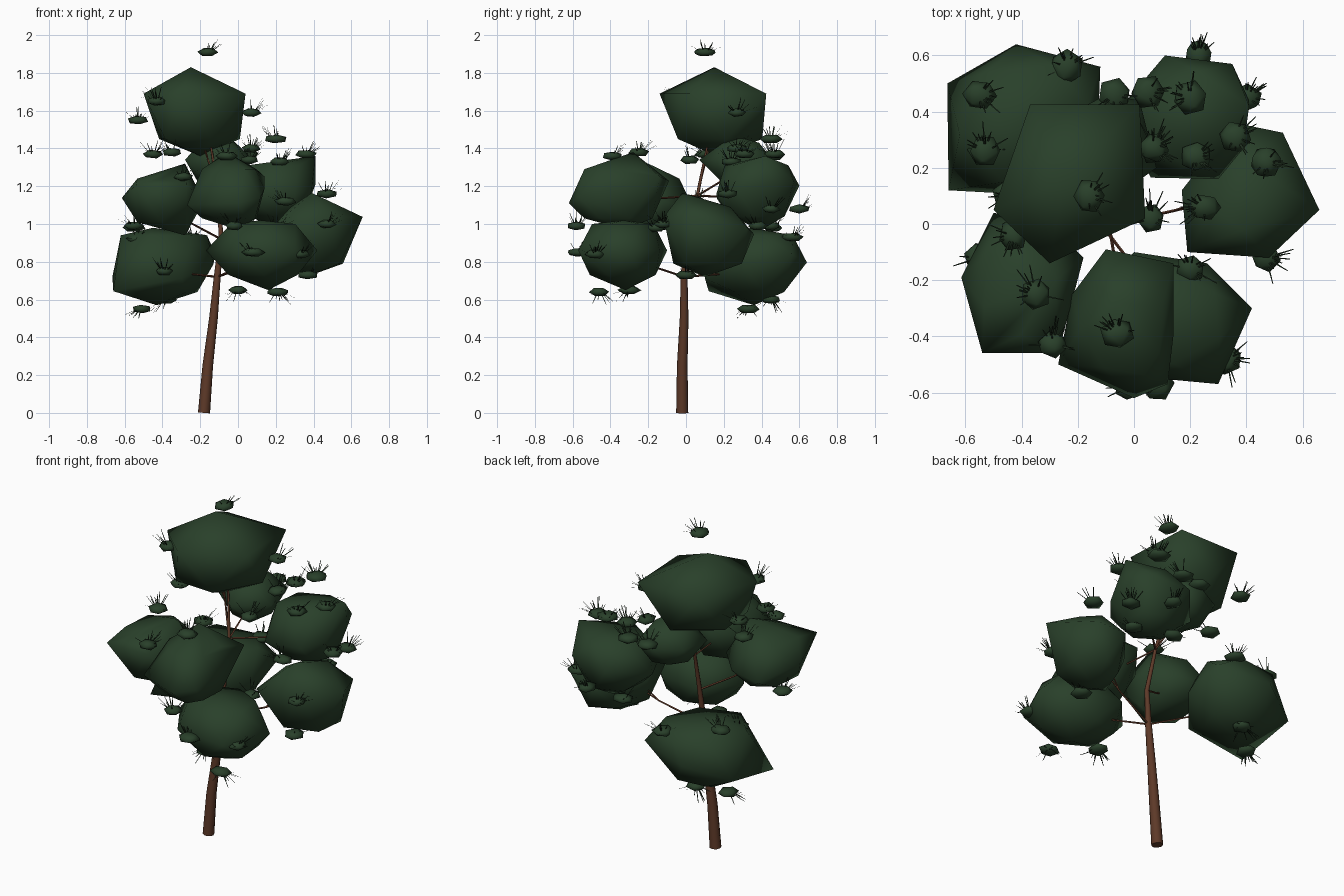
import bpy
import bmesh
import random
from math import radians, cos, sin, tau
from mathutils import Vector, Euler

random.seed(7)

default_cube = bpy.data.objects.get("Cube")
if default_cube:
    bpy.data.objects.remove(default_cube, do_unlink=True)


def make_material(name, colour):
    material = bpy.data.materials.new(name)
    material.use_nodes = True
    material.diffuse_color = (*colour, 1)
    shader = material.node_tree.nodes["Principled BSDF"]
    shader.inputs["Base Color"].default_value = (*colour, 1)
    shader.inputs["Roughness"].default_value = 0.9
    return material


leaf_green = make_material("leaf green", (0.022, 0.051, 0.023))
needle_green = make_material("dark needle green", (0.012, 0.025, 0.012))
bark_brown = make_material("bark brown", (0.11, 0.041, 0.021))


def finish(bm, name, *materials):
    """Turn a bmesh into a linked, named object."""
    mesh = bpy.data.meshes.new(name)
    bm.to_mesh(mesh)
    bm.free()
    for material in materials:
        mesh.materials.append(material)
    part = bpy.data.objects.new(name, mesh)
    bpy.context.collection.objects.link(part)


def add_tube(name, points, radii, sides=2):
    """Make a tapered limb through the points."""
    curve = bpy.data.curves.new(name, "CURVE")
    curve.dimensions = "3D"
    curve.bevel_depth = 1
    curve.bevel_resolution = sides
    curve.use_fill_caps = True
    spline = curve.splines.new("POLY")
    spline.points.add(len(points) - 1)
    for target, point, radius in zip(spline.points, points, radii):
        target.co = (*point, 1)
        target.radius = radius
    curve.materials.append(bark_brown)
    limb = bpy.data.objects.new(name, curve)
    bpy.context.collection.objects.link(limb)
    bpy.ops.object.select_all(action="DESELECT")
    bpy.context.view_layer.objects.active = limb
    limb.select_set(True)
    bpy.ops.object.convert(target="MESH")
    bpy.ops.object.shade_smooth_by_angle(angle=radians(50))


# Trunk: leaning, tapered, running up into the crown
trunk = [Vector(p) for p in (
    (-0.18, -0.02, 0), (-0.16, -0.02, 0.25), (-0.13, -0.01, 0.5),
    (-0.11, -0.01, 0.72), (-0.09, 0, 0.92), (-0.1, 0.06, 1.15), (-0.15, 0.12, 1.45))]
add_tube("trunk", trunk, (0.032, 0.028, 0.023, 0.018, 0.013, 0.009, 0.005))


def add_branch(name, centre):
    """Run a thin branch with one fork from the trunk into a mass."""
    start = min(trunk[3:6], key=lambda p: abs(p.z - centre.z + 0.12))
    middle = start.lerp(centre, 0.5) - Vector((0, 0, 0.02))
    add_tube(name, (start, middle, centre), (0.006, 0.005, 0.003), 0)
    fork = centre + Vector((random.uniform(-0.1, 0.1), random.uniform(-0.1, 0.1), 0.03))
    add_tube(name + "_fork", (middle, fork), (0.004, 0.002), 0)


def add_mass(name, outline, heights, scales, peak, foot, slope=(0, 0)):
    """Hull a sloped rim, a ring above and below it, a peak and a foot."""
    low, rim, high = heights
    rim_points = [Vector(p) for p in outline]
    middle = sum(rim_points, Vector((0, 0))) / len(rim_points)
    bm = bmesh.new()
    for tip in (peak, foot):
        bm.verts.new(tip)
    for point, following in zip(rim_points, rim_points[1:] + rim_points[:1]):
        offset = point - middle
        bm.verts.new((*point, rim + offset.dot(Vector(slope))))
        for scale, z in zip(scales, (low, high)):
            ring_point = middle.lerp((point + following) / 2, scale)
            bm.verts.new((*ring_point, z))
    hull = bmesh.ops.convex_hull(bm, input=bm.verts)
    inner = [item for item in hull["geom_interior"] if isinstance(item, bmesh.types.BMVert)]
    bmesh.ops.delete(bm, geom=inner, context="VERTS")
    bmesh.ops.recalc_face_normals(bm, faces=bm.faces)
    for face in bm.faces:
        face.smooth = True
    finish(bm, name + "_foliage", leaf_green)
    add_branch(name + "_branch", Vector((*middle, (low + high) / 2)))


# Foliage masses: outline, (low, rim, high), (lower, upper) ring scale, peak, foot, slope
add_mass("crown", ((-0.37, 0.425), (0.02, 0.425), (0.04, 0.02), (-0.3, -0.14), (-0.5, 0.05)),
         (1.45, 1.69, 1.72), (0.92, 0.5), (-0.25, 0.15, 1.83), (-0.2, 0.16, 1.36))
add_mass("lower_back", ((-0.665, 0.5), (-0.42, 0.64), (-0.12, 0.56), (-0.13, 0.3),
                        (-0.3, 0.1), (-0.66, 0.12)),
         (0.64, 0.75, 0.94), (0.65, 0.85), (-0.45, 0.35, 0.98), (-0.43, 0.36, 0.57),
         (0.2, 0.2))
add_mass("upper_back", ((0.11, 0.6), (0.35, 0.57), (0.41, 0.44), (0.39, 0.27),
                        (0.3, 0.16), (0.06, 0.165), (-0.06, 0.4)),
         (1.04, 1.18, 1.31), (0.7, 0.8), (0.41, 0.42, 1.36), (0.2, 0.4, 0.97),
         (0.1, 0.15))
add_mass("left", ((0.53, 0.325), (0.66, 0.05), (0.48, -0.12), (0.19, -0.1),
                  (0.17, 0.12), (0.36, 0.36)),
         (0.79, 0.99, 1.09), (0.8, 0.55), (0.39, -0.02, 1.165), (0.36, 0.1, 0.72),
         (0.15, -0.15))
add_mass("right", ((-0.615, -0.19), (-0.54, -0.46), (-0.27, -0.46), (-0.18, -0.12),
                   (-0.3, 0), (-0.5, 0.04)),
         (1.01, 1.14, 1.24), (0.75, 0.75), (-0.28, -0.2, 1.32), (-0.28, -0.23, 0.94),
         (0, -0.25))
add_mass("front", ((-0.27, -0.5), (0, -0.62), (0.12, -0.57), (0.14, -0.4),
                   (0.14, -0.14), (-0.1, -0.09), (-0.22, -0.25)),
         (1.03, 1.17, 1.29), (0.75, 0.75), (-0.06, -0.28, 1.38), (0, -0.32, 0.97),
         (0.15, 0.25))
add_mass("lower_front", ((0.42, -0.3), (0.3, -0.57), (-0.02, -0.54), (-0.17, -0.3),
                         (0, -0.1), (0.26, -0.14)),
         (0.73, 0.86, 1), (0.8, 0.75), (0.12, -0.33, 1.02), (0.16, -0.32, 0.65))
add_mass("inner", ((-0.28, 0.2), (-0.1, 0.07), (0.08, 0.2), (0.02, 0.44),
                   (-0.1, 0.46), (-0.25, 0.38)),
         (1.23, 1.34, 1.43), (0.7, 0.6), (-0.08, 0.25, 1.47), (-0.1, 0.25, 1.17))


def add_needles(bm, centre, count):
    """Add a fan of thin blades, upward except under the lowest foliage."""
    heading = random.uniform(0, tau)
    lift = 1 if centre.z > 0.66 else -0.7
    for _ in range(count):
        angle = heading + random.gauss(0, 0.9)
        out = Vector((cos(angle), sin(angle), lift * random.uniform(0.3, 1.8))).normalized()
        side = out.cross(Vector((0, 0, 1))).normalized() * 0.003
        root = centre + Vector((out.x * 0.04, out.y * 0.04, out.z * 0.015))
        tip = root + out * random.uniform(0.03, 0.08)
        corners = (root - side, root + side, tip + side / 2, tip - side / 2)
        blade = bm.faces.new([bm.verts.new(corner) for corner in corners])
        blade.material_index = 1


# Small tufts scattered over and around the masses
tufts = (
    (-0.16, 0.1, 1.91), (-0.43, -0.04, 1.65), (-0.53, 0.26, 1.55), (0.07, 0.27, 1.59),
    (0.2, 0.45, 1.45), (0.36, 0.31, 1.37), (-0.45, 0.1, 1.37), (-0.35, -0.25, 1.38),
    (-0.06, -0.39, 1.36), (-0.29, -0.43, 1.25), (0.47, 0.22, 1.16), (0.23, 0.6, 1.08),
    (0.47, -0.12, 1), (-0.55, 0.46, 0.98), (-0.53, 0.26, 0.92), (-0.24, 0.56, 0.93),
    (-0.39, 0.12, 0.75), (0.08, -0.57, 0.85), (0, -0.3, 0.65), (0.21, -0.46, 0.64),
    (-0.51, 0.33, 0.55), (-0.38, 0.45, 0.6), (0.37, 0, 0.73), (-0.02, -0.58, 0.99),
    (0.2, -0.16, 0.98), (0.33, -0.48, 0.84), (0.25, 0.06, 1.12), (0.06, 0.02, 1.34),
    (0.05, 0.47, 1.37), (0.07, 0.27, 1.4), (-0.55, -0.12, 0.99), (0.4, 0.45, 1.08),
    (0.1, 0.45, 0.99), (0.32, 0.38, 0.99), (-0.07, 0.46, 1.36), (0.22, 0.24, 1.33))
for number, place in enumerate(tufts, 1):
    bm = bmesh.new()
    lump = bmesh.ops.create_icosphere(bm, subdivisions=1, radius=1)["verts"]
    rotation = Euler([random.uniform(-0.6, 0.6) for _ in range(3)]).to_matrix()
    size = Vector((random.uniform(0.05, 0.065), random.uniform(0.05, 0.065), 0.025))
    for vert in lump:
        vert.co = Vector(place) + (rotation @ vert.co) * size
    for face in bm.faces:
        face.smooth = True
    add_needles(bm, Vector(place), 12)
    finish(bm, f"tuft_{number}", leaf_green, needle_green)
